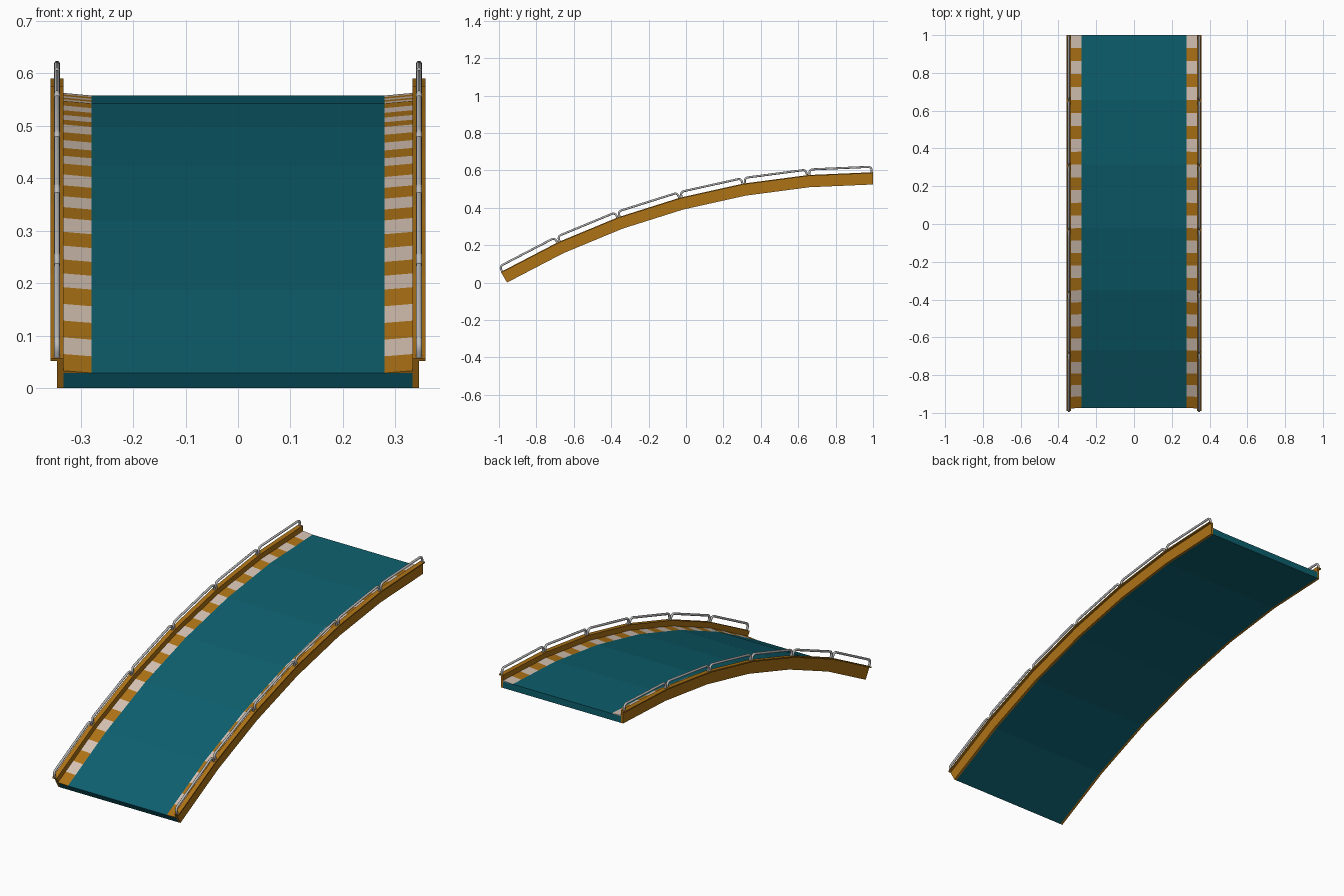
import bpy, bmesh, math
from mathutils import Vector

if "Cube" in bpy.data.objects:
    bpy.data.objects.remove(bpy.data.objects["Cube"])

R, SEGS, STEP = 3.914, 6, math.radians(5)
START = math.radians(30)
Z0 = -R * math.cos(START)


def at(t, x, h):
    """Point at segment parameter t (0 front .. 6 back), height h above the underside."""
    i = min(int(t + 1e-6), SEGS - 1)
    def ring(k):
        a = START - k * STEP
        return Vector((x, 1 - (R + h) * math.sin(a), Z0 + (R + h) * math.cos(a)))
    return ring(i).lerp(ring(i + 1), t - i)


def material(name, col):
    m = bpy.data.materials.new(name)
    m.diffuse_color = (*col, 1)
    m.use_nodes = True
    m.node_tree.nodes["Principled BSDF"].inputs["Base Color"].default_value = m.diffuse_color
    return m


teal = material("teal", (0.004, 0.115, 0.155))
amber = material("amber", (0.42, 0.17, 0.008))
white = material("off_white", (0.67, 0.54, 0.45))
steel = material("steel", (0.5, 0.5, 0.5))


def sweep(name, profile, stations, mats, mirror=True):
    """Sweep an (x, h) profile along the arc; materials alternate per station."""
    bm = bmesh.new()
    rings = [[bm.verts.new(at(t, x, h)) for x, h in profile] for t in stations]
    n = len(profile)
    for k, (a, b) in enumerate(zip(rings, rings[1:])):
        for j in range(n):
            f = bm.faces.new((a[j], a[(j + 1) % n], b[(j + 1) % n], b[j]))
            f.material_index = k % len(mats)
    bm.faces.new(rings[0])
    bm.faces.new(rings[-1]).material_index = (len(rings) - 2) % len(mats)
    bmesh.ops.recalc_face_normals(bm, faces=bm.faces)
    me = bpy.data.meshes.new(name)
    bm.to_mesh(me)
    bm.free()
    for m in mats:
        me.materials.append(m)
    ob = bpy.data.objects.new(name, me)
    bpy.context.collection.objects.link(ob)
    if mirror:
        ob.modifiers.new("Mirror", 'MIRROR').use_mirror_merge = False
    return ob


joints = list(range(SEGS + 1))
DECK, TOP = 0.0335, 0.0655

# Road deck
sweep("deck", [(-.333, 0), (.333, 0), (.333, DECK), (-.333, DECK)], joints, [teal], False)

# Side beams with an outward flange along the top
sweep("side_beam", [(.333, 0), (.345, 0), (.345, TOP - .006), (.357, TOP - .006),
                    (.357, TOP), (.333, TOP)], joints, [amber])

# Striped edge wedges, five stripes per segment
sweep("striped_edge", [(.279, DECK), (.333, DECK), (.333, DECK + .005)],
      [i / 5 for i in range(31)], [amber, white])


# Handrails: one rounded hoop per segment
def hoop(i, x, height=.0295, inset=.007, r=.018):
    a, b = at(i, x, TOP), at(i + .999999, x, TOP)
    u = (b - a).normalized()
    up = Vector((0, -u.z, u.y))
    a, b = a + u * inset, b - u * inset
    pts = [a - up * .003]
    for end, s, order in ((a, 1, range(5)), (b, -1, range(4, -1, -1))):
        c = end + u * (s * r) + up * (height - r)
        for k in order:
            q = k * math.pi / 8
            pts.append(c - u * (s * r * math.cos(q)) + up * (r * math.sin(q)))
    return pts + [b - up * .003]


for side, x in (("left", -.345), ("right", .345)):
    cu = bpy.data.curves.new("handrail_" + side, 'CURVE')
    cu.dimensions = '3D'
    cu.bevel_depth = .0058
    cu.bevel_resolution = 3
    cu.use_fill_caps = True
    for i in range(SEGS):
        pts = hoop(i, x)
        sp = cu.splines.new('POLY')
        sp.points.add(len(pts) - 1)
        for p, co in zip(sp.points, pts):
            p.co = (*co, 1)
    cu.materials.append(steel)
    ob = bpy.data.objects.new("handrail_" + side, cu)
    bpy.context.collection.objects.link(ob)
    bpy.ops.object.select_all(action='DESELECT')
    ob.select_set(True)
    bpy.context.view_layer.objects.active = ob
    bpy.ops.object.convert(target='MESH')
    bpy.ops.object.shade_smooth_by_angle(angle=math.radians(60))
